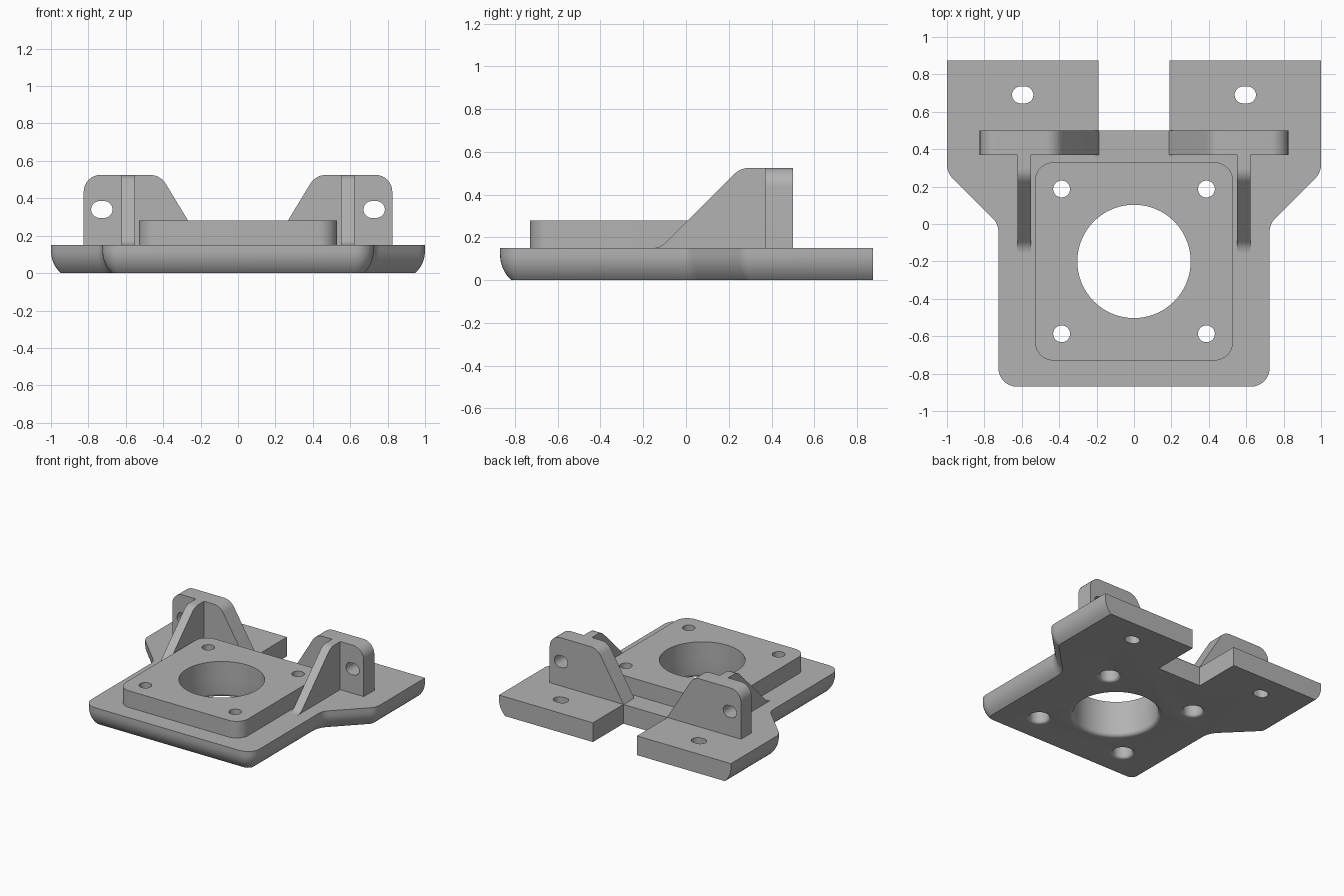
import bpy, bmesh, math
from mathutils import Vector

if "Cube" in bpy.data.objects:
    bpy.data.objects.remove(bpy.data.objects["Cube"])

grey = bpy.data.materials.new("mid grey")
grey.use_nodes = True
COLOUR = (0.45, 0.45, 0.45, 1)
grey.diffuse_color = COLOUR
grey.node_tree.nodes["Principled BSDF"].inputs["Base Color"].default_value = COLOUR

BASE, BLOCK, TOP = 0.15, 0.28, 0.525


def rounded(corners, steps=8):
    """Outline from (a, b, radius) corners, with an arc at each rounded one."""
    out = []
    for i, (a, b, r) in enumerate(corners):
        p = Vector((a, b))
        if r <= 0:
            out.append(p)
            continue
        u = (Vector(corners[i - 1][:2]) - p).normalized()
        v = (Vector(corners[(i + 1) % len(corners)][:2]) - p).normalized()
        half = u.angle(v) / 2
        centre = p + (u + v).normalized() * (r / math.sin(half))
        start = p + u * (r / math.tan(half)) - centre
        end = p + v * (r / math.tan(half)) - centre
        sweep = start.angle_signed(end)
        for k in range(steps + 1):
            t = sweep * k / steps
            # angle_signed is clockwise
            c, s = math.cos(-t), math.sin(-t)
            out.append(centre + Vector((start.x * c - start.y * s,
                                        start.x * s + start.y * c)))
    return out


def loft(name, rings):
    """Solid through a stack of rings that share a point count."""
    bm = bmesh.new()
    loops = [[bm.verts.new(p) for p in ring] for ring in rings]
    for low, high in zip(loops, loops[1:]):
        for i in range(len(low)):
            bm.faces.new((low[i - 1], low[i], high[i], high[i - 1]))
    bm.faces.new(loops[0])
    bm.faces.new(loops[-1])
    bmesh.ops.recalc_face_normals(bm, faces=bm.faces)
    mesh = bpy.data.meshes.new(name)
    bm.to_mesh(mesh)
    bm.free()
    mesh.materials.append(grey)
    obj = bpy.data.objects.new(name, mesh)
    bpy.context.collection.objects.link(obj)
    return obj


def flat(points, z):
    return [(p.x, p.y, z) for p in points]


def box_outline(x, y, hx, hy, r):
    return rounded([(x - hx, y - hy, r), (x + hx, y - hy, r),
                    (x + hx, y + hy, r), (x - hx, y + hy, r)])


def round_cutter(x, y, profile):
    """Turned cutter from (radius, height) pairs."""
    turn = [2 * math.pi * i / 64 for i in range(64)]
    return loft("hole_cutter", [[(x + r * math.cos(a), y + r * math.sin(a), z)
                                 for a in turn] for r, z in profile])


def cut(obj, cutters):
    for c in cutters:
        c.hide_render = True
        mod = obj.modifiers.new("hole", "BOOLEAN")
        mod.operation, mod.solver, mod.object = "DIFFERENCE", "EXACT", c
        bpy.context.view_layer.objects.active = obj
        bpy.ops.object.modifier_apply(modifier=mod.name)


def smooth(obj):
    bpy.ops.object.select_all(action="DESELECT")
    obj.select_set(True)
    bpy.context.view_layer.objects.active = obj
    bpy.ops.object.shade_smooth_by_angle(angle=math.radians(30))


# Base plate: outer sides curl in underneath, rear edges stay square
def plate_outline(d):
    k = d * (math.sqrt(2) - 1)
    half = [(0.725 - d, -0.87 + d, 0.1 - d), (0.725 - d, k, 0.1 + d),
            (1 - d, 0.275 + k, 0.1 - d), (1 - d, 0.875, 0),
            (0.19, 0.875, 0), (0.19, 0.5, 0)]
    return rounded(half + [(-x, y, r) for x, y, r in reversed(half)])


R, CURL = 0.165, 0.12
rings = [flat(plate_outline(0), BASE)]
for i in range(9):
    drop = CURL * i / 8
    rings.append(flat(plate_outline(R - math.sqrt(R * R - drop * drop)), CURL - drop))
base_plate = loft("base_plate", rings)

# Raised mounting block
block_shape = box_outline(0, -0.2, 0.53, 0.53, 0.1)
mounting_block = loft("mounting_block", [flat(block_shape, BASE), flat(block_shape, BLOCK)])


# Centre bore and screw holes, with rounded lips underneath
def lip(r, f):
    arc = [math.pi / 2 * i / 6 for i in range(7)]
    return [(r + f, -0.05)] + [(r + f - f * math.sin(a), f - f * math.cos(a)) for a in arc]


cutters = [round_cutter(0, -0.2, lip(0.303, 0.03) + [(0.303, 0.4)])]
for x in (-0.387, 0.387):
    for y in (-0.587, 0.187):
        cutters.append(round_cutter(x, y, lip(0.07, 0.022)
                                    + [(0.07, 0.13), (0.045, 0.13), (0.045, 0.4)]))
cut(mounting_block, cutters)

# Slots through the rear wings
for x in (-0.595, 0.595):
    slot = box_outline(x, 0.69, 0.057, 0.045, 0.0449)
    cutters.append(loft("slot_cutter", [flat(slot, -0.1), flat(slot, 0.3)]))
cut(base_plate, cutters)
parts = [base_plate, mounting_block]

# Upright brackets and their gussets, one pair per side
for side, s in (("left", 1), ("right", -1)):
    def upright(points, y):
        return [(s * p.x, y, p.y) for p in points]

    shape = rounded([(0.825, BASE, 0), (0.825, TOP, 0.09),
                     (0.415, TOP, 0.1), (0.188, BASE, 0)])
    bracket = loft(side + "_bracket", [upright(shape, 0.37), upright(shape, 0.5)])
    slot = box_outline(0.728, 0.34, 0.057, 0.045, 0.0449)
    cutter = loft("slot_cutter", [upright(slot, 0.3), upright(slot, 0.6)])
    cut(bracket, [cutter])
    cutters.append(cutter)

    web = rounded([(0.37, BASE - 0.01, 0), (0.37, TOP, 0), (0.255, TOP, 0.1),
                   (-0.12, BASE, 0.09), (-0.17, BASE, 0), (-0.17, BASE - 0.01, 0)])
    gusset = loft(side + "_gusset", [[(s * x, p.x, p.y) for p in web]
                                     for x in (0.552, 0.622)])
    parts += [bracket, gusset]

for c in cutters:
    bpy.data.objects.remove(c)
for part in parts:
    smooth(part)
